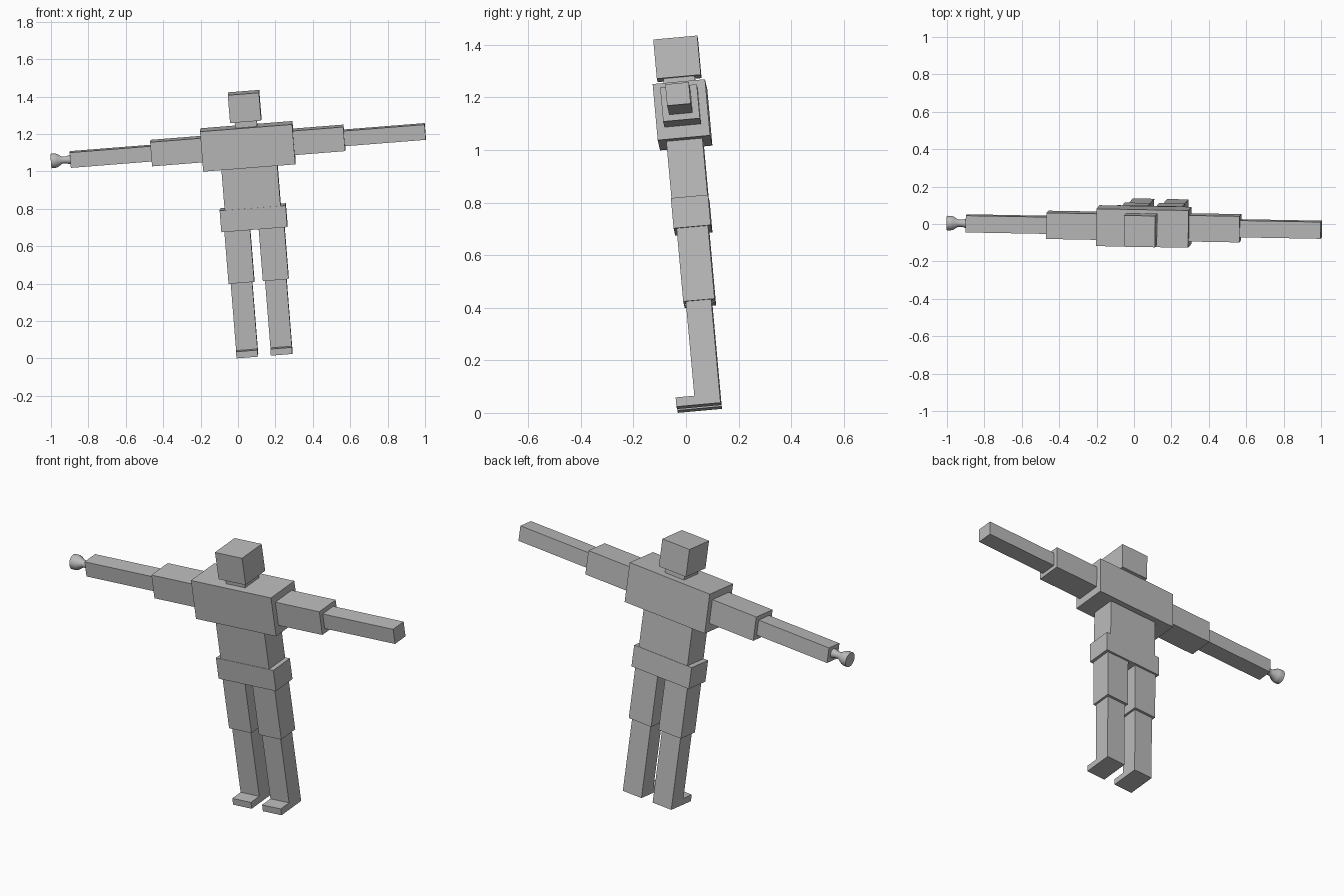
import bpy, bmesh, math
from mathutils import Matrix, Vector

if "Cube" in bpy.data.objects:
    bpy.data.objects.remove(bpy.data.objects["Cube"], do_unlink=True)

grey = bpy.data.materials.new("plain grey")
grey.use_nodes = True
grey.diffuse_color = (0.5, 0.5, 0.5, 1)
grey.node_tree.nodes["Principled BSDF"].inputs["Base Color"].default_value = (0.5, 0.5, 0.5, 1)

# Leaning pose shared by every part
side = Vector((1, -0.018, 0.079)).normalized()
back = Vector((-0.08, -0.09, 0.99)).cross(side).normalized()
up = side.cross(back)
pose = Matrix((side, back, up)).transposed().to_4x4()
pose.translation = side * 0.142 + back * 0.091


def add_part(name, bm):
    mesh = bpy.data.meshes.new(name)
    bmesh.ops.recalc_face_normals(bm, faces=bm.faces)
    bm.to_mesh(mesh)
    bm.free()
    mesh.materials.append(grey)
    ob = bpy.data.objects.new(name, mesh)
    bpy.context.collection.objects.link(ob)
    ob.matrix_world = pose
    return ob


def box(name, x, y, z):
    """Box from (low, high) ranges on each axis."""
    bm = bmesh.new()
    bmesh.ops.create_cube(bm, size=1)
    for v in bm.verts:
        v.co = [r[0] if c < 0 else r[1] for c, r in zip(v.co, (x, y, z))]
    return add_part(name, bm)


def around(center, size):
    return (center - size / 2, center + size / 2)


# Trunk and head
box("head", around(0, 0.167), around(0, 0.168), (1.262, 1.412))
box("neck", around(0, 0.118), around(0, 0.12), (1.225, 1.265))
box("chest", around(0, 0.494), around(0, 0.2), (1.015, 1.23))
box("abdomen", around(0, 0.3), around(0, 0.138), (0.79, 1.02))
box("pelvis", around(0, 0.354), around(0, 0.142), (0.68, 0.796))

# Limbs, one set per side
arm_z = 1.127
for s, label in ((1, "left"), (-1, "right")):
    def span(a, b):
        return tuple(sorted((s * a, s * b)))
    box(label + "_upper_arm", span(0.24, 0.518), around(0, 0.14), around(arm_z, 0.13))
    box(label + "_forearm", span(0.51, 0.865), around(0, 0.09), around(arm_z, 0.082))
    box(label + "_hand", span(0.865, 0.952), around(0, 0.09), around(arm_z, 0.082))
    leg = s * 0.092
    box(label + "_thigh", around(leg, 0.138), around(0, 0.12), (0.4, 0.685))
    box(label + "_shin", around(leg, 0.115), around(-0.002, 0.097), (0.039, 0.405))
    box(label + "_foot", around(leg, 0.115), (-0.122, 0.0465), (0.0035, 0.039))

# Flared round tool held in the right hand, turned on the arm axis
profile = [(0.945, 0), (0.945, 0.025), (0.96, 0.024), (0.972, 0.019), (0.996, 0.019),
           (1.022, 0.036), (1.035, 0.039), (1.056, 0.039), (1.056, 0)]
bm = bmesh.new()
points = [bm.verts.new((-x, 0, arm_z + r)) for x, r in profile]
edges = [bm.edges.new(pair) for pair in zip(points, points[1:])]
bmesh.ops.spin(bm, geom=points + edges, cent=(0, 0, arm_z), axis=(1, 0, 0),
               angle=math.tau, steps=24)
bmesh.ops.remove_doubles(bm, verts=bm.verts, dist=0.0001)
tool = add_part("hand_tool", bm)
bpy.context.view_layer.objects.active = tool
tool.select_set(True)
bpy.ops.object.shade_smooth_by_angle(angle=math.radians(50))
